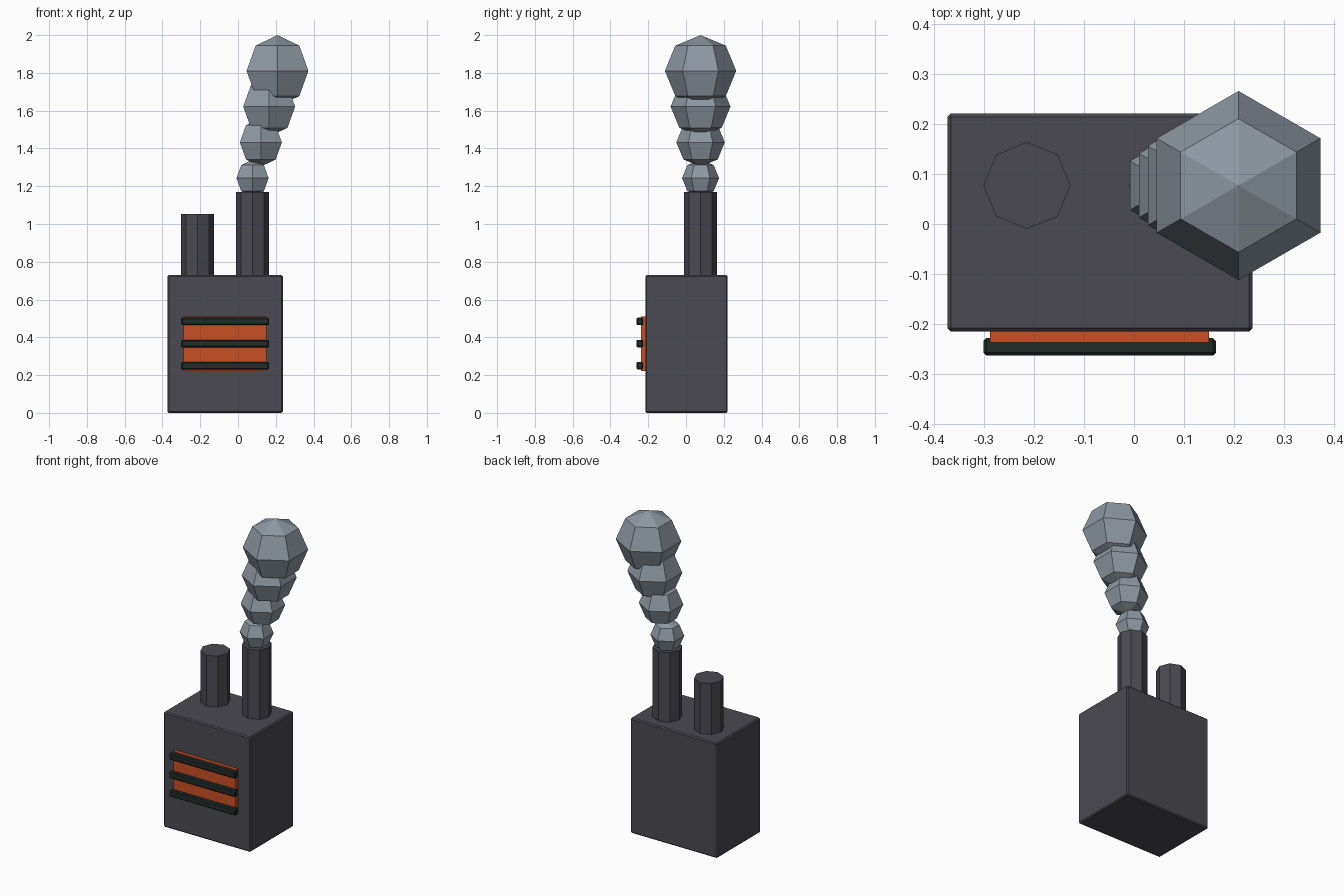
import bpy, bmesh, math

if "Cube" in bpy.data.objects:
    bpy.data.objects.remove(bpy.data.objects["Cube"])


def material(name, rgb):
    m = bpy.data.materials.new(name)
    m.diffuse_color = (*rgb, 1)
    m.use_nodes = True
    m.node_tree.nodes["Principled BSDF"].inputs["Base Color"].default_value = m.diffuse_color
    return m


IRON = material("dark iron", (0.069, 0.067, 0.083))
GRATE = material("grate black green", (0.0145, 0.025, 0.022))
EMBER = material("ember orange", (0.58, 0.077, 0.017))
SMOKE = material("smoke grey", (0.27, 0.315, 0.365))


def finish(name, bm, mat, bevel=0):
    bmesh.ops.recalc_face_normals(bm, faces=bm.faces)
    me = bpy.data.meshes.new(name)
    bm.to_mesh(me)
    bm.free()
    me.materials.append(mat)
    ob = bpy.data.objects.new(name, me)
    bpy.context.collection.objects.link(ob)
    if bevel:
        mod = ob.modifiers.new("edge bevel", 'BEVEL')
        mod.width = bevel
        mod.segments = 1
    return ob


def box(name, lo, hi, mat, bevel=0):
    bm = bmesh.new()
    bmesh.ops.create_cube(bm, size=1)
    for v in bm.verts:
        v.co = [(a + b) / 2 + c * (b - a) for a, b, c in zip(lo, hi, v.co)]
    return finish(name, bm, mat, bevel)


def lathe(name, centre, sides, profile, mat):
    """Stack of regular polygons (radius, z) with a vertex on +y, closed at both ends."""
    bm = bmesh.new()
    cx, cy, cz = centre
    rings = []
    for r, z in profile:
        if r < 1e-6:
            rings.append([bm.verts.new((cx, cy, cz + z))] * sides)
            continue
        angles = [math.pi / 2 + math.tau * i / sides for i in range(sides)]
        rings.append([bm.verts.new((cx + r * math.cos(a), cy + r * math.sin(a), cz + z))
                      for a in angles])
    for low, high in zip(rings, rings[1:]):
        for i in range(sides):
            j = (i + 1) % sides
            corners = [low[i], low[j], high[j], high[i]]
            bm.faces.new(list(dict.fromkeys(corners)))
    for ring in (rings[0], rings[-1]):
        if len(set(ring)) > 2:
            bm.faces.new(ring)
    return finish(name, bm, mat)


# Furnace body
box("furnace_body", (-0.373, -0.215, 0), (0.237, 0.221, 0.73), IRON, 0.007)

# Glowing opening and its three grate bars
box("ember_panel", (-0.288, -0.237, 0.222), (0.15, -0.18, 0.51), EMBER)
for i in range(3):
    z = 0.25 + 0.117 * i
    box(f"grate_bar_{i + 1}", (-0.301, -0.263, z - 0.02), (0.164, -0.228, z + 0.02), GRATE, 0.006)

# Chimneys, short and tall
for name, x, top in (("short_chimney", -0.214, 1.053), ("tall_chimney", 0.077, 1.17)):
    lathe(name, (x, 0.077, 0), 8, [(0.087, 0.70), (0.087, top)], IRON)

# Smoke puffs growing and drifting sideways
for i in range(4):
    r = 0.098 + 0.0303 * i
    arc = [-math.pi / 2 + k * math.pi / 4 for k in range(5)]
    lathe(f"smoke_puff_{i + 1}", (0.077 + 0.044 * i, 0.077, 1.243 + 0.1893 * i), 6,
          [(r * math.cos(a), r * math.sin(a)) for a in arc], SMOKE)
